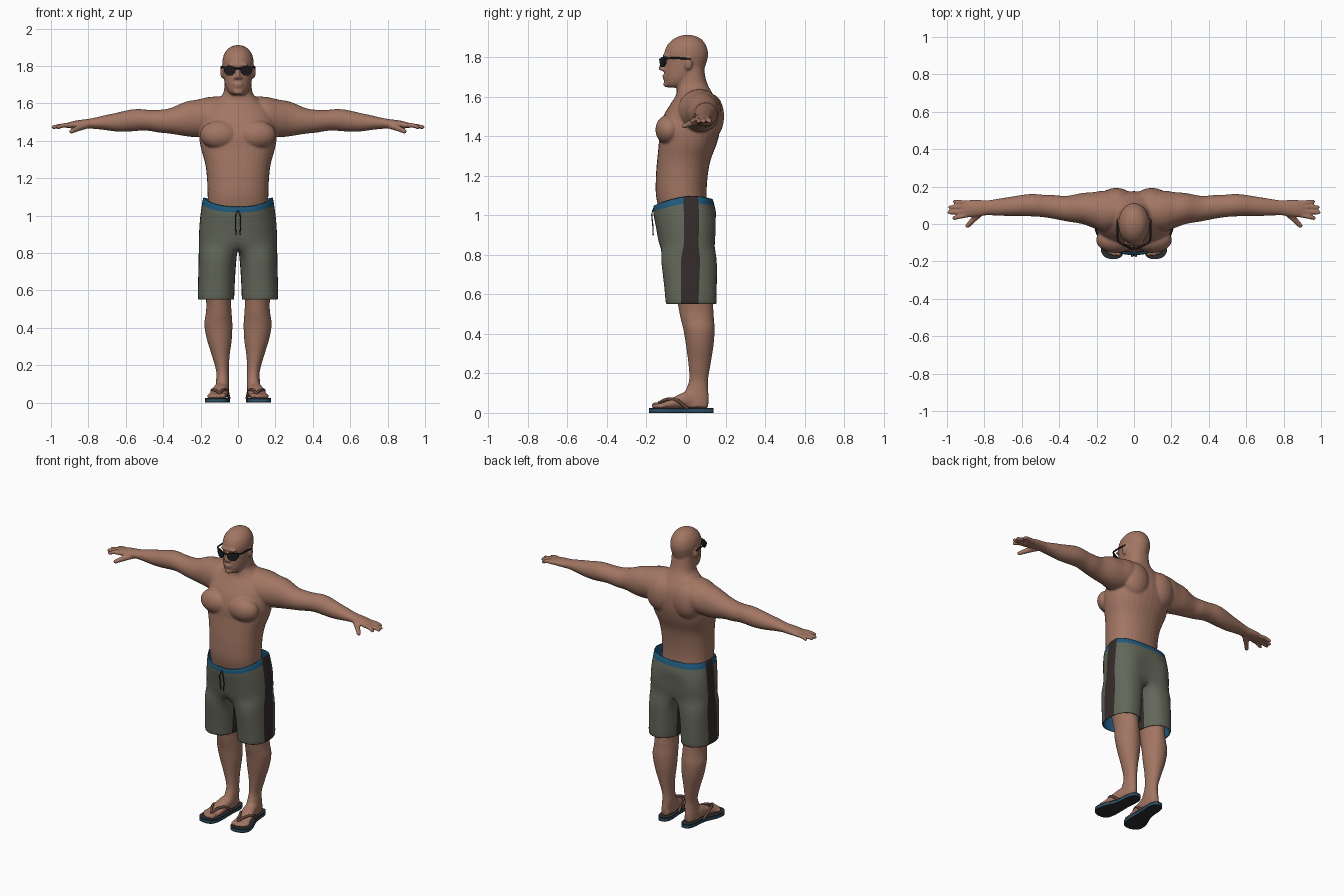
import bpy, bmesh, math
from mathutils import Vector, Matrix

if "Cube" in bpy.data.objects:
    bpy.data.objects.remove(bpy.data.objects["Cube"])

def material(name, rgb):
    m = bpy.data.materials.new(name)
    m.diffuse_color = (*rgb, 1)
    m.use_nodes = True
    m.node_tree.nodes["Principled BSDF"].inputs["Base Color"].default_value = m.diffuse_color
    return m

SKIN = material("skin", (.36, .18, .125))
GREEN = material("olive cloth", (.125, .135, .10))
BLUE = material("blue cloth", (.015, .105, .21))
DARK = material("dark brown cloth", (.035, .025, .024))
BLACK = material("black plastic", (.012, .012, .014))
SOLE = material("dark grey rubber", (.025, .027, .03))
STRAP = material("brown strap", (.13, .065, .048))

def spline(rows, k=5):
    """Catmull-Rom interpolation of rows of numbers."""
    out = []
    for i in range(len(rows) - 1):
        a, b, c, d = (rows[max(i - 1, 0)], rows[i], rows[i + 1], rows[min(i + 2, len(rows) - 1)])
        for t in (j / k for j in range(k)):
            out.append([.5 * (2*q + (r - p)*t + (2*p - 5*q + 4*r - s)*t*t + (3*q - p - 3*r + s)*t**3)
                        for p, q, r, s in zip(a, b, c, d)])
    return out + [list(rows[-1])]

def power(v, e):
    return math.copysign(abs(v) ** e, v)

def ellipse(c, u, v, e=1.0, n=32):
    c, u, v = Vector(c), Vector(u), Vector(v)
    return [c + u * power(math.cos(2*math.pi*i/n), e) + v * power(math.sin(2*math.pi*i/n), e) for i in range(n)]

def loft(bm, rings):
    vs = [[bm.verts.new(p) for p in r] for r in rings]
    n = len(vs[0])
    for a, b in zip(vs, vs[1:]):
        for i in range(n):
            bm.faces.new((a[i], a[(i+1) % n], b[(i+1) % n], b[i]))
    bm.faces.new(vs[0][::-1])
    bm.faces.new(vs[-1])

def ball(bm, c, r):
    bmesh.ops.create_icosphere(bm, subdivisions=3, radius=1,
                               matrix=Matrix.Translation(c) @ Matrix.Diagonal((*r, 1)))

def tube(bm, pts, r0, r1=None, n=12, k=5):
    """Round-ended tube along a smooth path."""
    r1 = r1 or r0
    p = [Vector(q) for q in spline(pts, k)]
    rings = []
    for i, c in enumerate(p):
        d = (p[min(i+1, len(p)-1)] - p[max(i-1, 0)]).normalized()
        u = d.cross(Vector((0, 0, 1)) if abs(d.z) < .9 else Vector((0, 1, 0))).normalized()
        r = r0 + (r1 - r0) * i / (len(p) - 1)
        rings.append(ellipse(c, u * r, d.cross(u) * r, 1, n))
    loft(bm, rings)
    ball(bm, p[0], (r0,) * 3)
    ball(bm, p[-1], (r1,) * 3)

def column(bm, rows, e=.9):
    """Vertical loft from rows of (z, centre x, half width, front y, back y)."""
    loft(bm, [ellipse((cx, (f+b)/2, z), (w, 0, 0), (0, (b-f)/2, 0), e) for z, cx, w, f, b in spline(rows)])

def finish(name, bm, mats, mirror=True, remesh=0, fix=True):
    if fix:
        bmesh.ops.recalc_face_normals(bm, faces=bm.faces)
    me = bpy.data.meshes.new(name)
    bm.to_mesh(me)
    bm.free()
    ob = bpy.data.objects.new(name, me)
    bpy.context.collection.objects.link(ob)
    for m in mats:
        me.materials.append(m)
    bpy.ops.object.select_all(action='DESELECT')
    bpy.context.view_layer.objects.active = ob
    ob.select_set(True)
    bpy.ops.object.shade_smooth_by_angle(angle=math.radians(50))
    if remesh:  # fuse overlapping parts into one skin
        m = ob.modifiers.new("fuse", 'REMESH')
        m.mode, m.voxel_size, m.use_smooth_shade = 'VOXEL', remesh, True
        m = ob.modifiers.new("soften", 'SMOOTH')
        m.factor, m.iterations = .5, 5
    if mirror:
        ob.modifiers.new("mirror", 'MIRROR')
    return ob

# Upper body: torso and neck, head, face, arms, hands
bm = bmesh.new()
column(bm, [(1.0, 0, .16, -.13, .11), (1.1, 0, .162, -.152, .104), (1.2, 0, .166, -.152, .11),
            (1.28, 0, .176, -.146, .125), (1.36, 0, .198, -.138, .155), (1.43, 0, .208, -.135, .172),
            (1.5, 0, .2, -.115, .175), (1.56, 0, .18, -.08, .165), (1.61, 0, .125, -.05, .138),
            (1.65, 0, .082, -.048, .115), (1.69, 0, .073, -.05, .1), (1.75, 0, .07, -.04, .09)])
column(bm, [(1.645, 0, .03, -.088, -.02), (1.66, 0, .05, -.105, .02), (1.69, 0, .066, -.111, .06),
            (1.73, 0, .075, -.111, .088), (1.78, 0, .081, -.107, .106), (1.82, 0, .084, -.11, .112),
            (1.86, 0, .076, -.095, .101), (1.89, 0, .056, -.065, .078), (1.905, 0, .034, -.035, .05),
            (1.912, 0, .01, -.005, .02)], 1)
tube(bm, [(0, -.108, 1.79), (0, -.12, 1.765), (0, -.127, 1.742)], .009, .012)  # nose
ball(bm, (0, -.102, 1.806), (.058, .016, .012))
ball(bm, (0, -.109, 1.704), (.026, .011, .006))
ball(bm, (0, -.107, 1.69), (.023, .011, .006))
ball(bm, (0, -.1, 1.662), (.026, .015, .015))
for s in (1, -1):
    ball(bm, (s*.016, -.115, 1.737), (.009, .01, .008))
    ball(bm, (s*.084, .012, 1.768), (.011, .02, .034))          # ear
    ball(bm, (s*.098, -.085, 1.432), (.105, .07, .078))         # chest muscle
    ball(bm, (s*.095, .125, 1.5), (.095, .068, .115))           # shoulder blade
    arm = [(.05, .07, 1.53, .09, .11), (.15, .068, 1.53, .11, .105), (.22, .075, 1.52, .095, .1),
           (.28, .083, 1.517, .082, .092), (.36, .082, 1.507, .068, .069), (.42, .09, 1.505, .064, .061),
           (.48, .096, 1.51, .06, .056), (.53, .1, 1.512, .06, .058), (.58, .1, 1.508, .058, .058),
           (.65, .095, 1.5, .052, .05), (.72, .09, 1.497, .046, .038), (.78, .087, 1.493, .04, .028),
           (.82, .085, 1.49, .043, .025), (.87, .083, 1.487, .046, .021), (.915, .08, 1.482, .043, .014)]
    loft(bm, [ellipse((s*x, y, z), (0, ry, 0), (0, 0, rz)) for x, y, z, ry, rz in spline(arm)])
    for y0, y1, tip in ((.048, .031, .962), (.07, .061, .987), (.092, .09, .983), (.113, .12, .958)):
        tube(bm, [(s*.89, y0, 1.483), (s*.93, (y0+y1)/2, 1.483), (s*tip, y1, 1.474)], .0135, .011)
    tube(bm, [(s*.82, .06, 1.48), (s*.86, .022, 1.465), (s*.89, -.01, 1.451)], .019, .0125)
finish("upper_body", bm, [SKIN], mirror=False, remesh=.006)

# Leg, foot and toes
bm = bmesh.new()
column(bm, [(.03, .087, .035, -.03, .112), (.07, .085, .037, -.03, .116), (.12, .082, .035, .0, .112),
            (.17, .083, .034, .016, .112), (.25, .092, .047, .012, .125), (.34, .1, .067, 0, .139),
            (.42, .105, .075, -.013, .145), (.48, .103, .069, -.028, .141), (.55, .104, .067, -.042, .136),
            (.72, .112, .082, -.08, .12)], 1)
foot = [(.105, .084, .026, .07), (.03, .087, .038, .11), (-.03, .095, .043, .096),
        (-.08, .104, .049, .068), (-.12, .11, .05, .052), (-.145, .112, .044, .042)]
loft(bm, [ellipse((cx, y, (h+.022)/2), (w, 0, 0), (0, 0, (h-.022)/2), .85) for y, cx, w, h in spline(foot)])
for x, y, r in ((.08, -.158, .016), (.106, -.162, .012), (.126, -.154, .0115), (.142, -.143, .011), (.155, -.128, .01)):
    tube(bm, [(x, -.11, .036), (x, (y-.11)/2, .038), (x, y, .022+r)], r)
finish("leg", bm, [SKIN], remesh=.006)

# Shorts: right half, leg rings joining open hip rings at the crotch
N, H = 40, 15
bm = bmesh.new()
def side(yf, yb, ym, t, e=.9):
    s = power(math.sin(t), e)
    return ym + s * ((yb - ym) if s > 0 else (ym - yf))
rows = []
for z, x0, x1, yf, yb, ym in ((.55, .022, .212, -.1, .152, .015), (.558, .02, .216, -.104, .156, .015),
                              (.6, .019, .215, -.106, .156, .016), (.7, .014, .212, -.117, .156, .022),
                              (.79, .007, .21, -.13, .158, .028)):
    row = {}
    for j in range(N):
        t = 2 * math.pi * j / N
        row[j] = bm.verts.new(((x0+x1)/2 + (x1-x0)/2 * power(math.cos(t), .85), side(yf, yb, ym, t), z))
    rows.append(row)
for z, w, yf, yb, ym in ((.84, .21, -.135, .158, .03), (.9, .209, -.143, .166, .033), (.97, .205, -.153, .166, .035),
                         (1.02, .199, -.162, .155, .037), (1.06, .193, -.167, .145, .037), (1.1, .187, -.166, .135, .037)):
    row = {}
    for j in range(N):
        i = j if j <= N//2 else j - N
        if abs(i) <= H:
            t = math.pi / 2 * i / H
            x = 0 if abs(i) == H else w * power(math.cos(t), .8)
            drop = (.05 if i < 0 else .015) * abs(math.sin(t))**1.6 * (z - .84) / .26
            cleft = .02 * abs(math.sin(t))**12 if z < 1 else 0
            row[j] = bm.verts.new((x, side(yf, yb - (cleft if i > 0 else 0), ym, t), z - drop))
        elif z == .84:
            f = (j - H) / (N - 2*H)
            row[j] = bm.verts.new((0, .138*(1-f) - .135*f, .84 - .02*math.sin(math.pi*f)))
    rows.append(row)
for k, (a, b) in enumerate(zip(rows, rows[1:])):
    for j in range(N):
        n = (j + 1) % N
        if all(q in r for r in (a, b) for q in (j, n)):
            f = bm.faces.new((a[j], a[n], b[n], b[j]))
            stripe = j < 2 or j >= N-2 or (k < 5 and 18 <= j < 22)
            f.material_index = 2 if stripe else 1 if k == len(rows)-2 else 0
ob = finish("shorts", bm, [GREEN, BLUE, DARK, BLUE, BLUE, BLUE], fix=False)
for p in ob.data.polygons:
    p.use_smooth = True
m = ob.modifiers.new("lining", 'SOLIDIFY')
m.thickness, m.offset, m.material_offset = .007, -1, 3
m = ob.modifiers.new("round", 'SUBSURF')
m.levels = m.render_levels = 1

# Drawstring
bm = bmesh.new()
tube(bm, [(.002, -.168, 1.025), (.012, -.173, 1.0), (.014, -.168, .95), (.01, -.166, .9)], .003, n=8)
finish("drawstring", bm, [DARK])

# Sandal sole in three layers
bm = bmesh.new()
half = spline([(.14, .085, .008), (.131, .085, .026), (.09, .085, .041), (0, .092, .043), (-.08, .108, .06),
               (-.14, .115, .062), (-.175, .113, .045), (-.188, .11, .014)], 4)
outline = [(c + w, y) for y, c, w in half] + [(c - w, y) for y, c, w in half[::-1]]
loft(bm, [[Vector((x, y, z)) for x, y in outline] for z in (0, .008, .016, .024)])
for f in bm.faces:
    f.material_index = 1 if .009 < f.calc_center_median().z < .015 else 0
finish("sandal_sole", bm, [SOLE, BLUE])

# Sandal straps
bm = bmesh.new()
for path in ([(.098, -.135, .05), (.082, -.1, .068), (.06, -.05, .066), (.048, .005, .024)],
             [(.098, -.135, .05), (.118, -.105, .066), (.14, -.05, .066), (.134, .005, .024)],
             [(.097, -.137, .02), (.098, -.135, .052)]):
    tube(bm, path, .008)
finish("sandal_strap", bm, [STRAP])

# Sunglasses: lenses wrapped around the face, bridge and side arms
bm = bmesh.new()
lens = [(.01, 1.79), (.045, 1.8), (.076, 1.798), (.074, 1.768), (.058, 1.75), (.03, 1.749), (.016, 1.765)]
loft(bm, [[Vector((x, y + 5*x*x, z)) for x, z in lens] for y in (-.134, -.126)])
tube(bm, [(0, -.131, 1.787), (.014, -.13, 1.787)], .005, n=8)
tube(bm, [(.074, -.102, 1.793), (.086, -.085, 1.794), (.089, -.03, 1.794), (.089, .02, 1.79)], .005, n=8)
finish("sunglasses", bm, [BLACK])
